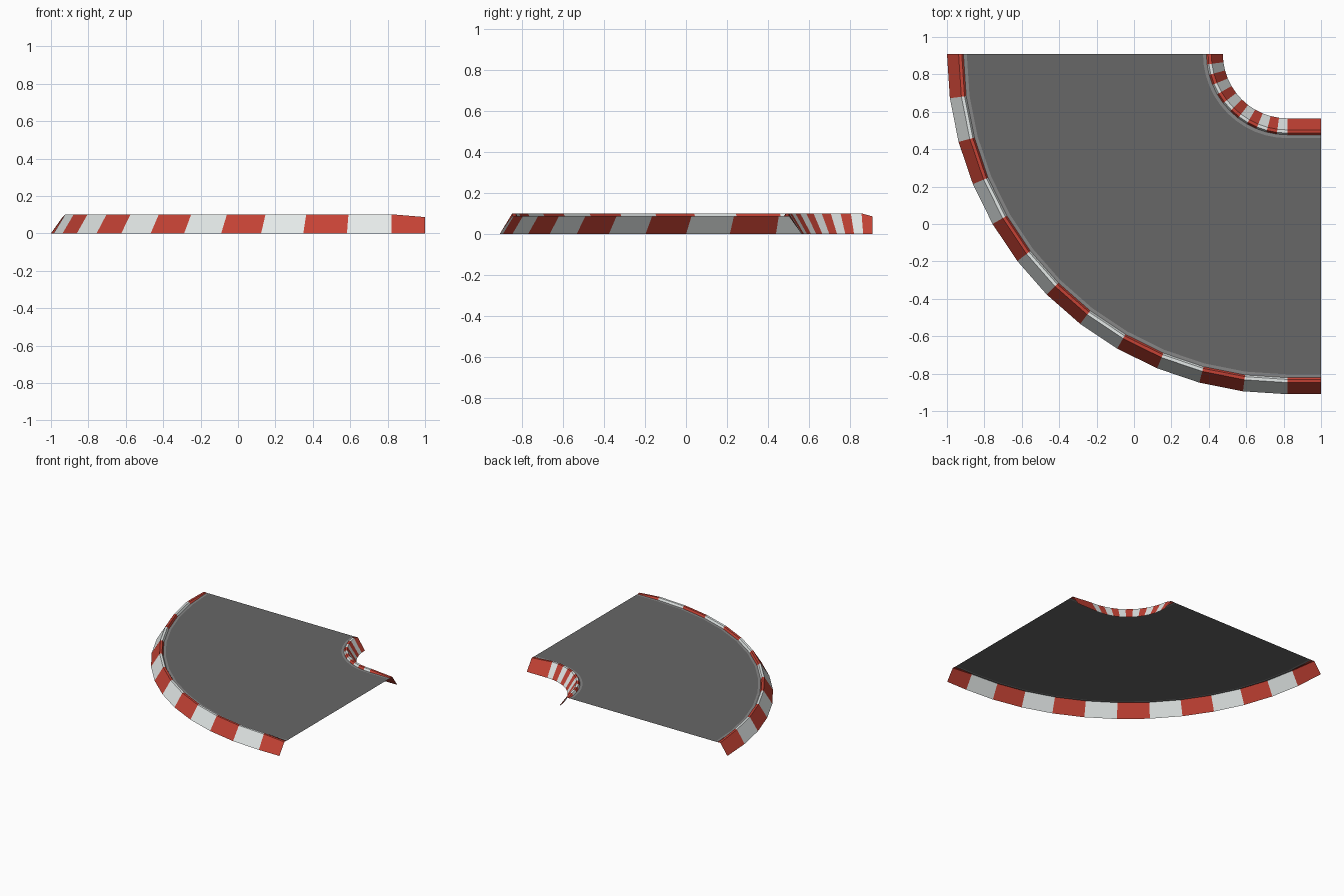
import bpy, math

if "Cube" in bpy.data.objects:
    bpy.data.objects.remove(bpy.data.objects["Cube"])

CX, CY, STEPS = 0.82, 0.91, 12   # bend centre and number of arc segments
PEAK_END = 0.087                 # kerb height at the open ends


def material(name, rgb):
    m = bpy.data.materials.new(name)
    m.diffuse_color = (*rgb, 1)
    m.use_nodes = True
    m.node_tree.nodes["Principled BSDF"].inputs["Base Color"].default_value = m.diffuse_color
    return m


RED = material("kerb_red", (0.56, 0.055, 0.035))
WHITE = material("kerb_white", (0.78, 0.82, 0.81))
BORDER = material("border_grey", (0.24, 0.24, 0.24))
ROAD = material("asphalt", (0.135, 0.135, 0.135))


def sweep(name, profile, mats):
    """Sweep (radius, z) points, outermost first, round the bend and along a short straight."""
    verts, faces = [], []
    n = len(profile)
    for k in range(STEPS + 2):
        a = math.radians(90 * min(k, STEPS) / STEPS)
        end = k in (0, STEPS + 1)
        for r, z in profile:
            x = 1.0 if k > STEPS else CX - r * math.cos(a)
            verts.append((x, CY - r * math.sin(a), min(z, PEAK_END) if end else z))
    for k in range(STEPS + 1):
        for i in range(n - 1):
            a, b = k * n + i, (k + 1) * n + i
            faces.append((a, b, b + 1, a + 1))
    me = bpy.data.meshes.new(name)
    me.from_pydata(verts, [], faces)
    for m in mats:
        me.materials.append(m)
    for p in me.polygons:
        p.material_index = (p.index // (n - 1)) % len(mats)
    ob = bpy.data.objects.new(name, me)
    bpy.context.collection.objects.link(ob)
    return ob


# kerb section: outer slope, narrow top, small drop to the road
kerb = [(0.0, 0.0), (0.062, 0.102), (0.079, 0.102), (0.088, 0.086)]
R_OUT, R_IN, LINE = 1.82, 0.345, 0.018

# striped kerbs, one colour per segment
sweep("outer_kerb", [(R_OUT - d, z) for d, z in kerb], [RED, WHITE])
sweep("inner_kerb", [(R_IN + d, z) for d, z in reversed(kerb)], [RED, WHITE])

# thin lighter lines beside the kerbs
w, z = kerb[-1]
sweep("outer_border", [(R_OUT - w, z), (R_OUT - w - LINE, z)], [BORDER])
sweep("inner_border", [(R_IN + w + LINE, z), (R_IN + w, z)], [BORDER])

# road surface
sweep("road", [(R_OUT - w - LINE, z), (R_IN + w + LINE, z)], [ROAD])
